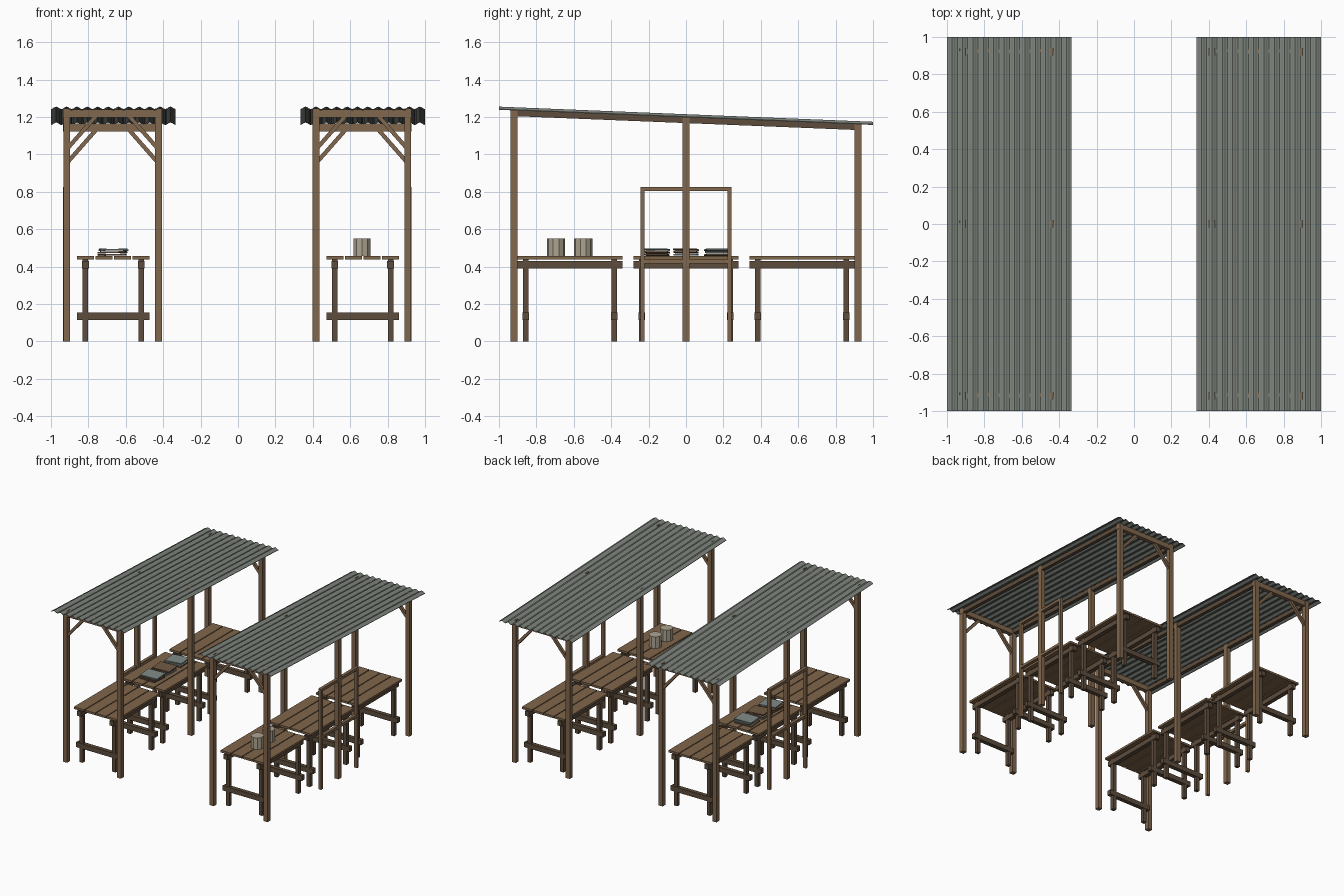
import bpy, bmesh, math, random
from mathutils import Vector, Matrix

if "Cube" in bpy.data.objects:
    bpy.data.objects.remove(bpy.data.objects["Cube"])

random.seed(4)


def mat(name, r, g, b):
    m = bpy.data.materials.new(name)
    m.diffuse_color = (r, g, b, 1)
    m.use_nodes = True
    m.node_tree.nodes["Principled BSDF"].inputs["Base Color"].default_value = m.diffuse_color
    return m


POST = mat("post wood", 0.22, 0.135, 0.075)
DARK = mat("dark wood", 0.11, 0.073, 0.045)
PLANK = mat("plank wood", 0.215, 0.132, 0.07)
ROOF = mat("grey tin", 0.215, 0.24, 0.21)
POT = mat("beige clay", 0.42, 0.37, 0.28)
BROWN = mat("brown cloth", 0.17, 0.105, 0.06)
GREY = mat("grey cloth", 0.22, 0.26, 0.25)


def finish(name, bm, m):
    bmesh.ops.recalc_face_normals(bm, faces=bm.faces)
    me = bpy.data.meshes.new(name)
    bm.to_mesh(me)
    bm.free()
    me.materials.append(m)
    ob = bpy.data.objects.new(name, me)
    bpy.context.collection.objects.link(ob)
    return ob


def box(name, x, y, z, m, rot=None):
    """Box from (min, max) ranges, optionally rotated about its centre."""
    bm = bmesh.new()
    c = Vector([(a + b) / 2 for a, b in (x, y, z)])
    s = [abs(b - a) for a, b in (x, y, z)]
    M = Matrix.Translation(c) @ (rot or Matrix.Identity(4)) @ Matrix.Diagonal((*s, 1))
    bmesh.ops.create_cube(bm, size=1, matrix=M)
    return finish(name, bm, m)


def cbox(name, c, s, m, rot=None):
    return box(name, *[(a - d / 2, a + d / 2) for a, d in zip(c, s)], m, rot)


def beam(name, a, b, w, h, m):
    """Straight timber between two points."""
    a, b = Vector(a), Vector(b)
    d = b - a
    x = Vector((0, 0, 1)).cross(d).normalized()
    R = Matrix((x, d.normalized(), x.cross(d.normalized()))).transposed().to_4x4()
    return cbox(name, (a + b) / 2, (w, d.length, h), m, R)


SLOPE = 0.0405


def roof_z(y):
    return 1.206 - SLOPE * y


def roof(cx):
    # corrugated sheet: 12 waves, extruded along the slope
    bm = bmesh.new()
    n, per, t = 12, 6, 0.004
    rows = []
    for y in (-1, 1):
        for dz in (-t / 2, t / 2):
            rows.append([bm.verts.new((cx - 1 / 3 + (2 / 3) * i / (n * per), y,
                         roof_z(y) + dz - 0.0065 * math.cos(2 * math.pi * i / per)))
                         for i in range(n * per + 1)])
    lo0, hi0, lo1, hi1 = rows
    for i in range(n * per):
        for p, q in ((lo0, lo1), (hi0, hi1), (lo0, hi0), (lo1, hi1)):
            bm.faces.new((p[i], p[i + 1], q[i + 1], q[i]))
    for i in (0, -1):
        bm.faces.new((lo0[i], hi0[i], hi1[i], lo1[i]))
    finish("corrugated_roof", bm, ROOF)


def table(cx, cy):
    # four planks
    for k in range(4):
        x = cx - 0.1485 + k * 0.099
        cbox("table_plank", (x, cy, 0.447), (0.092, 0.562, 0.017), PLANK)
    for sx in (-1, 1):
        # long apron rails and legs
        cbox("table_apron", (cx + sx * 0.149, cy, 0.41), (0.036, 0.56, 0.04), DARK)
        for sy in (-1, 1):
            cbox("table_leg", (cx + sx * 0.149, cy + sy * 0.237, 0.22), (0.03, 0.03, 0.44), DARK)
    for sy in (-1, 1):
        cbox("table_stretcher", (cx, cy + sy * 0.237, 0.135), (0.388, 0.034, 0.04), DARK)


def stall(cx, side):
    roof(cx)
    px = cx - 0.004
    for sx in (-1, 1):
        x = px + sx * 0.245
        # posts and sloping side beams
        for y in (-0.92, 0, 0.92):
            box("post", (x - 0.0185, x + 0.0185), (y - 0.0185, y + 0.0185), (0, roof_z(y) + 0.001), POST)
        beam("side_beam", (x, -0.93, roof_z(-0.93) - 0.022), (x, 0.93, roof_z(0.93) - 0.022), 0.03, 0.034, DARK)
        # corner braces
        for y in (-0.92, 0.92):
            z = roof_z(y) - 0.04
            beam("corner_brace", (x - sx * 0.01, y, z - 0.165), (x - sx * 0.155, y, z), 0.022, 0.022, POST)
    # cross beams at both ends
    for y in (-0.92, 0.92):
        z = roof_z(y)
        box("cross_beam", (px - 0.265, px + 0.265), (y - 0.016, y + 0.016), (z - 0.046, z - 0.004), POST)
    # open frame on the outer side
    fx = px + side * 0.251
    for sy in (-1, 1):
        cbox("frame_upright", (fx, sy * 0.233, 0.4125), (0.026, 0.022, 0.825), POST)
    for z in (0.814, 0.428):
        cbox("frame_rail", (fx, 0, z), (0.026, 0.488, 0.022), POST)
    for cy in (-0.62, 0, 0.62):
        table(cx, cy)


stall(-2 / 3, -1)
stall(2 / 3, 1)

# clay pots on the front table of the right stall
for y in (-0.695, -0.55):
    bm = bmesh.new()
    bmesh.ops.create_cone(bm, cap_ends=True, segments=10, radius1=0.049, radius2=0.049, depth=0.095,
                          matrix=Matrix.Translation((0.663, y, 0.503)))
    finish("clay_pot", bm, POT)

# folded cloth stacks on the middle table of the left stall
for y, cols in ((-0.155, (BROWN, BROWN, GREY)), (0, (GREY, BROWN, BROWN)), (0.165, (BROWN, GREY, GREY))):
    for k, m in enumerate(cols):
        R = Matrix.Rotation(random.uniform(-0.12, 0.12), 4, 'Z') @ Matrix.Rotation(random.uniform(-0.04, 0.04), 4, 'Y')
        cbox("folded_cloth", (-0.67 + random.uniform(-0.008, 0.008), y, 0.463 + k * 0.0135), (0.145, 0.125, 0.008), m, R)
